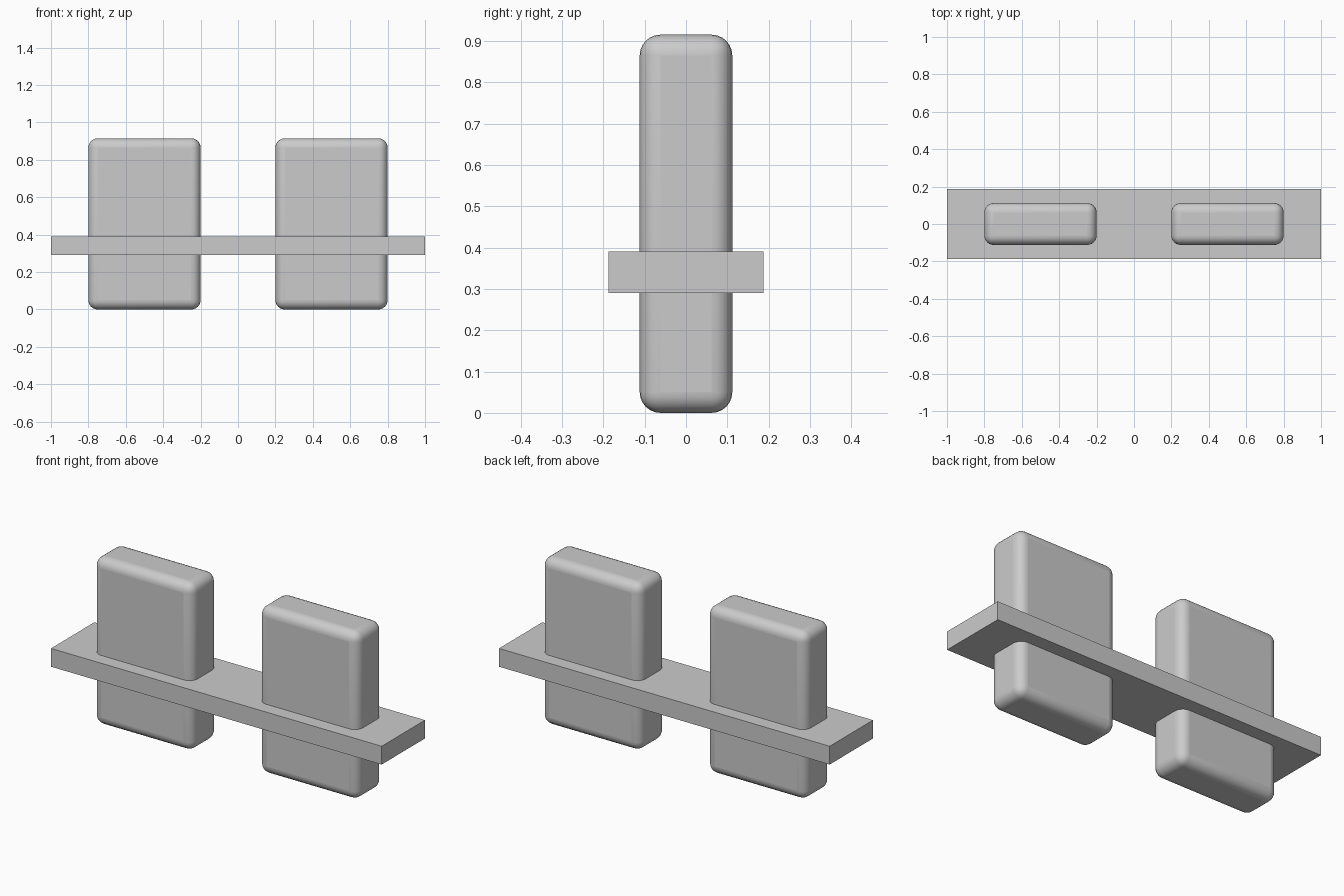
import bpy
import math

cube = bpy.data.objects.get("Cube")
if cube:
    bpy.data.objects.remove(cube, do_unlink=True)

GREY = (0.6, 0.6, 0.6, 1)
grey = bpy.data.materials.new("light_grey")
grey.use_nodes = True
grey.diffuse_color = GREY
grey.node_tree.nodes["Principled BSDF"].inputs["Base Color"].default_value = GREY


def box(name, size, centre, radius=0):
    bpy.ops.mesh.primitive_cube_add(size=1, location=centre)
    ob = bpy.context.object
    ob.name = name
    ob.scale = size
    bpy.ops.object.transform_apply(location=False, rotation=False, scale=True)
    ob.data.materials.append(grey)
    if radius:
        bevel = ob.modifiers.new("rounded_edges", "BEVEL")
        bevel.width = radius
        bevel.segments = 6
        bpy.ops.object.shade_smooth_by_angle(angle=math.radians(35))
    return ob


# Flat crossbar
box("crossbar", (2, 0.374, 0.1), (0, 0, 0.34))

# Two rounded blocks passing through the crossbar
for side, x in (("left", 0.5), ("right", -0.5)):
    box(side + "_block", (0.6, 0.224, 0.915), (x, 0, 0.4575), 0.05)
